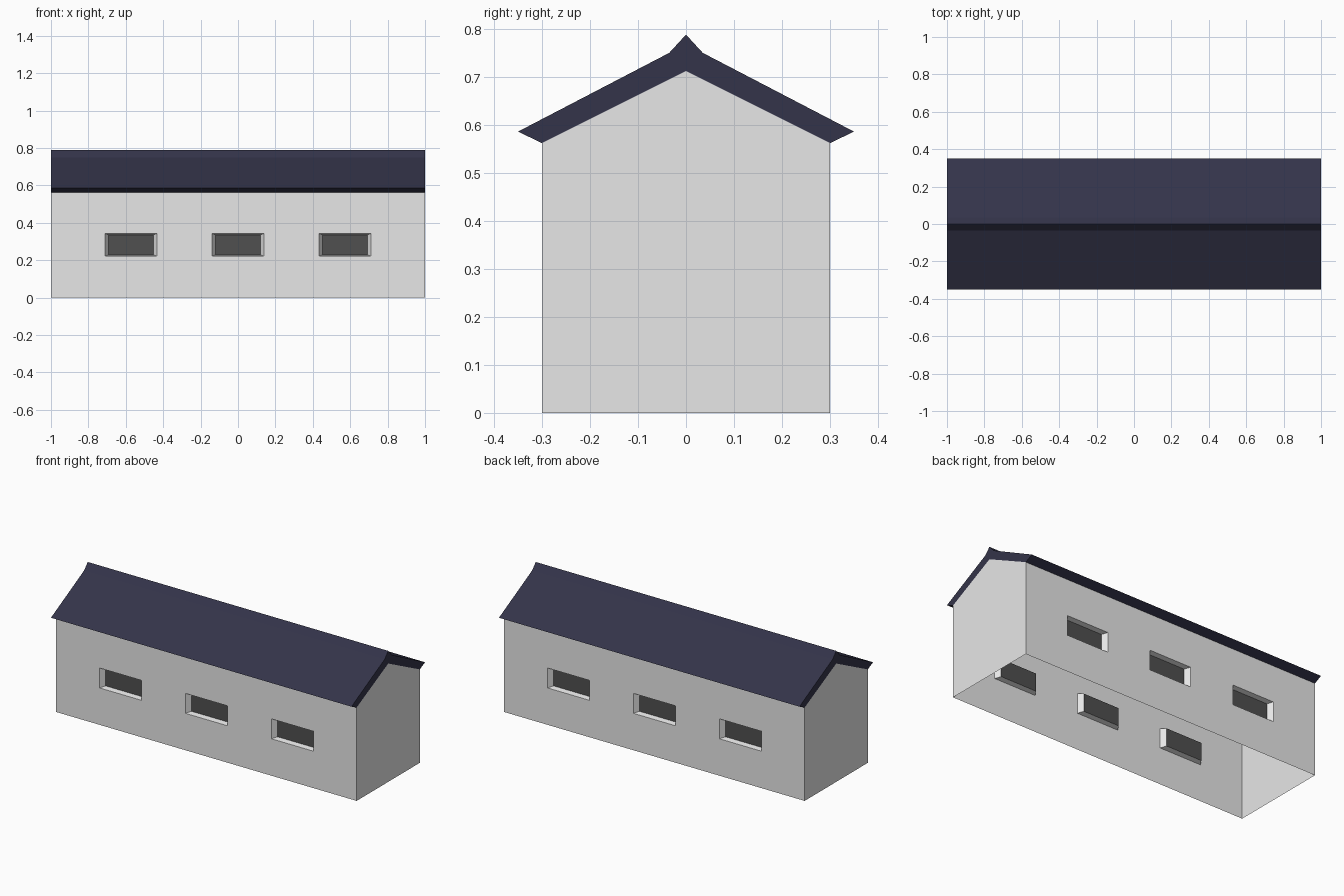
import bpy
import bmesh
import math
from mathutils import Matrix, Vector

cube = bpy.data.objects.get("Cube")
if cube:
    bpy.data.objects.remove(cube, do_unlink=True)


def make_material(name, rgb):
    mat = bpy.data.materials.new(name)
    mat.use_nodes = True
    color = (*rgb, 1)
    mat.diffuse_color = color
    mat.node_tree.nodes["Principled BSDF"].inputs["Base Color"].default_value = color
    return mat


def make_object(name, bm, materials):
    mesh = bpy.data.meshes.new(name)
    bm.to_mesh(mesh)
    bm.free()
    for mat in materials:
        mesh.materials.append(mat)
    obj = bpy.data.objects.new(name, mesh)
    bpy.context.collection.objects.link(obj)
    return obj


wall_grey = make_material("wall_light_grey", (0.8, 0.8, 0.8))
pane_grey = make_material("window_dark_grey", (0.08, 0.08, 0.08))
roof_blue = make_material("roof_dark_blue", (0.034, 0.034, 0.068))

LENGTH, DEPTH = 1.0, 0.3            # half sizes of the building
EAVE, PEAK = 0.562, 0.712
WINDOW_X = (-0.572, 0, 0.572)
WINDOW_HALF, SILL, LINTEL = 0.14, 0.222, 0.342
RECESS, SPLAY_X, SPLAY_Z = 0.03, 0.02, 0.006

# Walls: an open-bottomed shell, one long side and one gable, turned to make the rest
bm = bmesh.new()
xs = [-LENGTH] + [c + s * WINDOW_HALF for c in WINDOW_X for s in (-1, 1)] + [LENGTH]
zs = [0, SILL, LINTEL, EAVE]
grid = [[bm.verts.new((x, -DEPTH, z)) for z in zs] for x in xs]
openings = []
for i in range(len(xs) - 1):
    for j in range(len(zs) - 1):
        face = bm.faces.new((grid[i][j], grid[i + 1][j],
                             grid[i + 1][j + 1], grid[i][j + 1]))
        if i % 2 and j == 1:
            openings.append(face)

# Recessed windows with splayed reveals
panes = bmesh.ops.extrude_discrete_faces(bm, faces=openings)["faces"]
for pane in panes:
    pane.material_index = 1
    center = pane.calc_center_median()
    for v in pane.verts:
        v.co += Vector((-math.copysign(SPLAY_X, v.co.x - center.x), RECESS,
                        -math.copysign(SPLAY_Z, v.co.z - center.z)))

gable = [(-DEPTH, 0), (DEPTH, 0), (DEPTH, EAVE), (0, PEAK), (-DEPTH, EAVE)]
bm.faces.new([bm.verts.new((LENGTH, y, z)) for y, z in gable])

copy = bmesh.ops.duplicate(bm, geom=bm.verts[:] + bm.edges[:] + bm.faces[:])["geom"]
bmesh.ops.rotate(bm, verts=[g for g in copy if isinstance(g, bmesh.types.BMVert)],
                 cent=(0, 0, 0), matrix=Matrix.Rotation(math.pi, 3, "Z"))
bmesh.ops.remove_doubles(bm, verts=bm.verts[:], dist=0.0001)
make_object("walls_with_windows", bm, [wall_grey, pane_grey])

# Roof: a mirrored profile with overhanging eaves and a ridge cap, run along the length
half = [(DEPTH, EAVE), (0.35, 0.586), (0.035, 0.75)]
profile = ([(0, PEAK)] + half + [(0, 0.788)]
           + [(-y, z) for y, z in reversed(half)])
bm = bmesh.new()
end = bm.faces.new([bm.verts.new((-LENGTH, y, z)) for y, z in profile])
run = bmesh.ops.extrude_face_region(bm, geom=[end], use_keep_orig=True)["geom"]
bmesh.ops.translate(bm, vec=(2 * LENGTH, 0, 0),
                    verts=[g for g in run if isinstance(g, bmesh.types.BMVert)])
bmesh.ops.recalc_face_normals(bm, faces=bm.faces[:])
make_object("roof", bm, [roof_blue])
